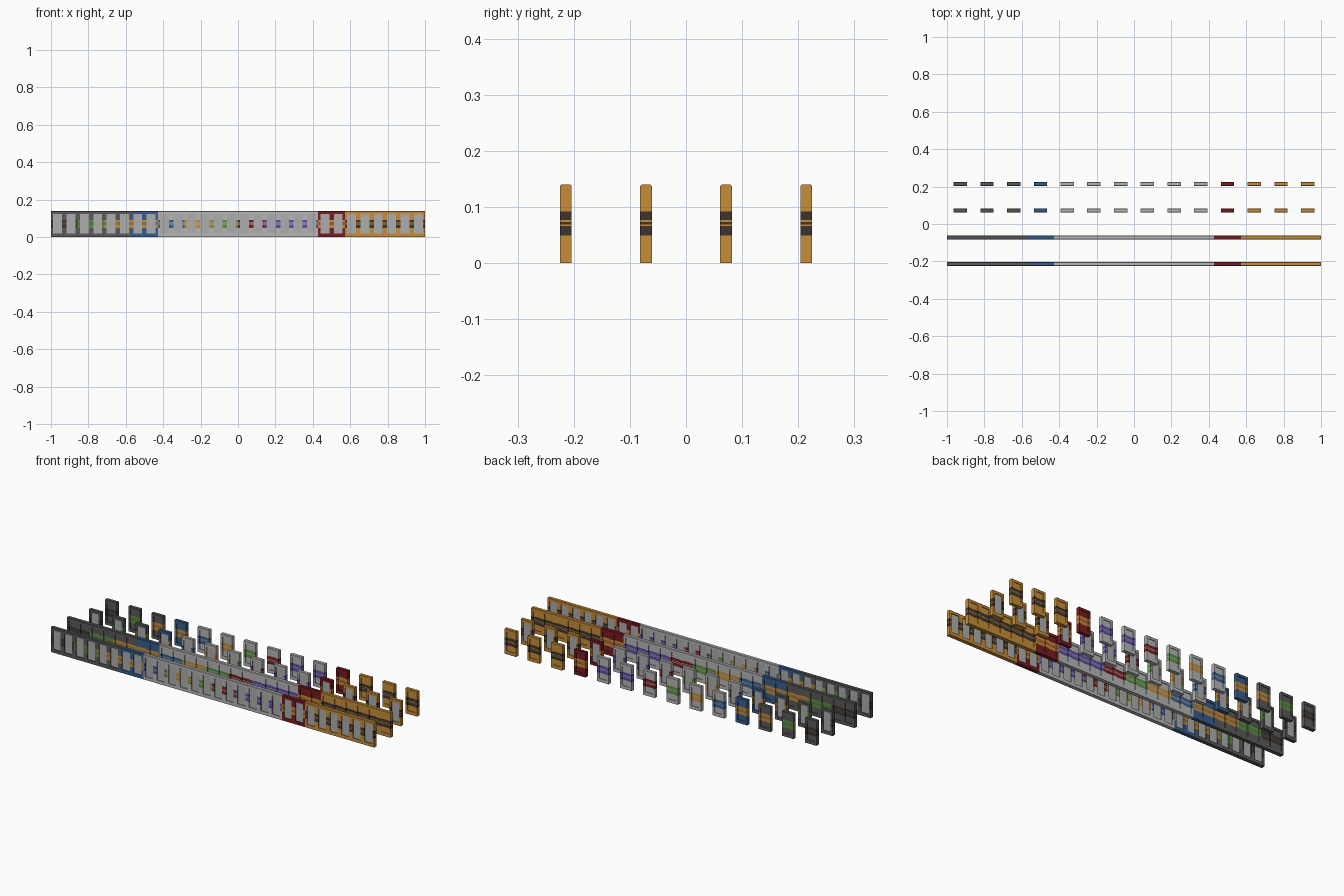
import bpy, bmesh

if "Cube" in bpy.data.objects:
    bpy.data.objects.remove(bpy.data.objects["Cube"])

COLOURS = {
    "dark grey": (0.10, 0.10, 0.10),
    "light grey": (0.47, 0.47, 0.47),
    "blue": (0.04, 0.11, 0.26),
    "dark red": (0.19, 0.012, 0.014),
    "orange": (0.57, 0.27, 0.04),
    "green": (0.10, 0.28, 0.05),
    "purple": (0.11, 0.07, 0.36),
    "near black": (0.045, 0.033, 0.027),
    "pale glass": (0.42, 0.42, 0.43),
}
MATS = {}
for name, rgb in COLOURS.items():
    m = bpy.data.materials.new(name)
    m.diffuse_color = (*rgb, 1)
    m.use_nodes = True
    m.node_tree.nodes["Principled BSDF"].inputs["Base Color"].default_value = m.diffuse_color
    MATS[name] = m

PITCH = 2 / 14        # column spacing
LEAF = PITCH / 2      # width of one door leaf
H = 0.14              # door height
D = 0.0105            # half thickness
STILE = 0.012         # frame width at each side
LOW, HIGH = 0.018, 0.124   # panel bottom and top
BODY, ACCENT, GLASS = 0, 1, 2

# Triple stripe round the middle: (z0, z1, material)
STRIPES = [(0.049, 0.0655, ACCENT), (0.0655, 0.0685, BODY), (0.0685, 0.0735, ACCENT),
           (0.0735, 0.0765, BODY), (0.0765, 0.092, ACCENT)]


def bar(bm, x0, x1, z0, z1, half, mat, chamfer=0.0):
    """Box from a y-z profile swept along x, with optional chamfered top."""
    c = chamfer
    prof = [(-half, z0), (half, z0)]
    if c:
        prof += [(half, z1 - c), (half - c, z1), (c - half, z1), (-half, z1 - c)]
    else:
        prof += [(half, z1), (-half, z1)]
    a = [bm.verts.new((x0, y, z)) for y, z in prof]
    b = [bm.verts.new((x1, y, z)) for y, z in prof]
    n = len(prof)
    faces = [bm.faces.new(a), bm.faces.new(b[::-1])]
    for i in range(n):
        j = (i + 1) % n
        faces.append(bm.faces.new((a[i], b[i], b[j], a[j])))
    for f in faces:
        f.material_index = mat


def leaf(bm, cx, window):
    """One door leaf: rails, striped stiles and a recessed panel."""
    x0, x1 = cx - LEAF / 2, cx + LEAF / 2
    bar(bm, x0, x1, 0, LOW, D, BODY)
    bar(bm, x0, x1, HIGH, H, D, BODY, 0.003)
    segments = [(LOW, 0.049, BODY)] + STRIPES + [(0.092, HIGH, BODY)]
    for z0, z1, mat in segments:
        bar(bm, x0, x0 + STILE, z0, z1, D, mat)
        bar(bm, x1 - STILE, x1, z0, z1, D, mat)
        if not window:
            bar(bm, x0 + STILE, x1 - STILE, z0, z1, D - 0.004, mat)
    if window:
        bar(bm, x0 + STILE, x1 - STILE, LOW, HIGH, D - 0.005, GLASS)


def door(name, x, y, body, accent, double, window):
    bm = bmesh.new()
    for cx in ((-LEAF / 2, LEAF / 2) if double else (0,)):
        leaf(bm, cx, window)
    bmesh.ops.recalc_face_normals(bm, faces=bm.faces)
    me = bpy.data.meshes.new(name)
    bm.to_mesh(me)
    bm.free()
    for key in (body, accent, "pale glass"):
        me.materials.append(MATS[key])
    ob = bpy.data.objects.new(name, me)
    ob.location = (x, y, 0)
    bpy.context.collection.objects.link(ob)


# Body and stripe colours of the fourteen columns, left to right
COLUMNS = [("dark grey", "near black"), ("dark grey", "green"), ("dark grey", "orange"),
           ("blue", "orange"),
           ("light grey", "blue"), ("light grey", "orange"), ("light grey", "green"),
           ("light grey", "dark red"), ("light grey", "purple"), ("light grey", "purple"),
           ("dark red", "orange"),
           ("orange", "near black"), ("orange", "near black"), ("orange", "near black")]
# Four rows, front to back
ROWS = [("double_window_door", True, True), ("double_solid_door", True, False),
        ("single_window_door", False, True), ("single_solid_door", False, False)]

for r, (name, double, window) in enumerate(ROWS):
    for c, (body, accent) in enumerate(COLUMNS):
        door(f"{name}_{c + 1}", -1 + PITCH * (c + 0.5), (r - 1.5) * PITCH,
             body, accent, double, window)
